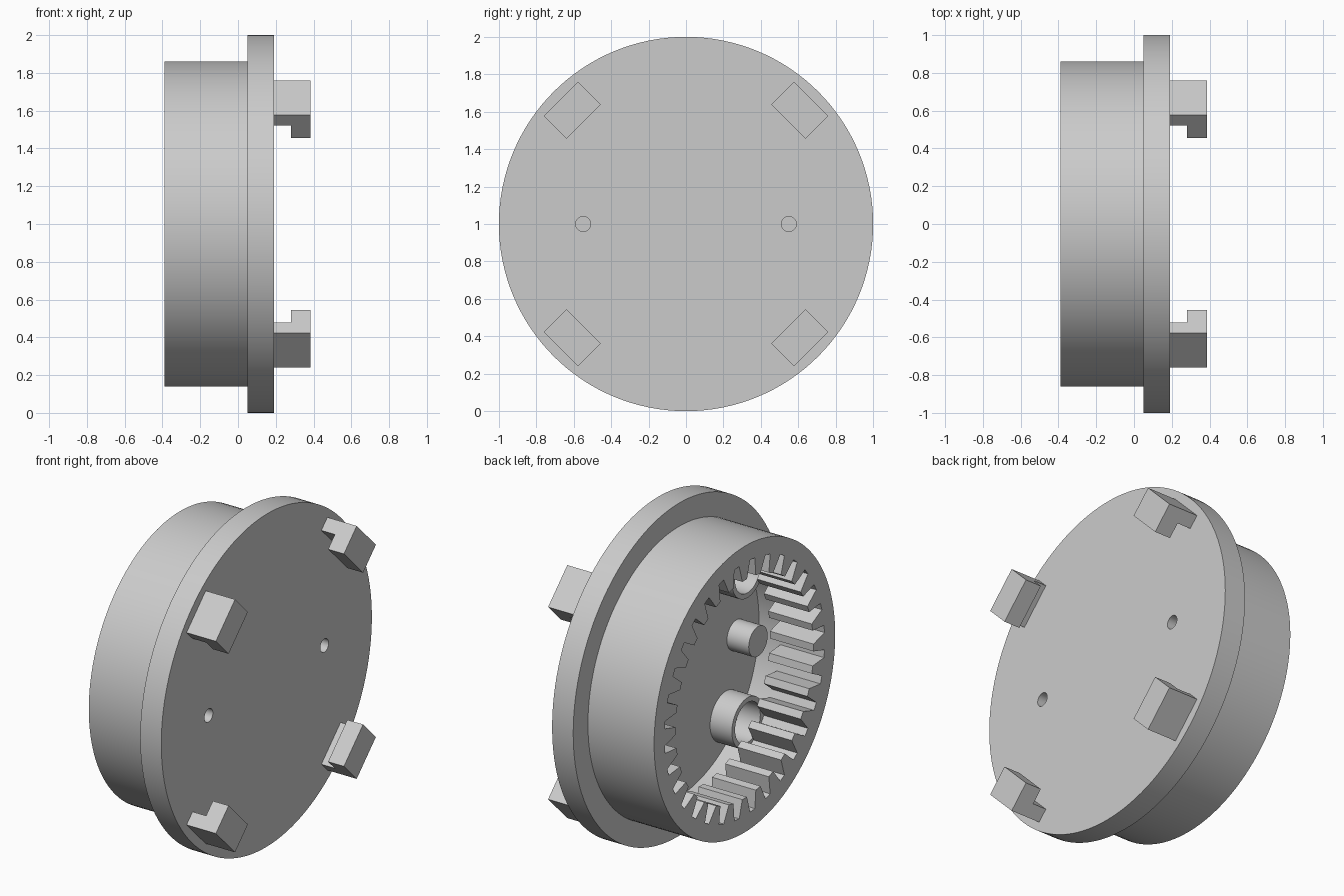
import bpy, bmesh
from math import pi, cos, sin
from mathutils import Matrix, Vector

cube = bpy.data.objects.get("Cube")
if cube:
    bpy.data.objects.remove(cube, do_unlink=True)

grey = bpy.data.materials.new("plain grey")
grey.use_nodes = True
colour = (0.6, 0.6, 0.6, 1)
grey.diffuse_color = colour
grey.node_tree.nodes["Principled BSDF"].inputs["Base Color"].default_value = colour

FACE, FLANGE, RIM = 0.19, 0.05, -0.39   # stations along the axle
TOOTH_END = -0.1
CENTRE = Vector((0, 0, 1))


def finish(name, bm):
    bmesh.ops.recalc_face_normals(bm, faces=bm.faces)
    mesh = bpy.data.meshes.new(name)
    bm.to_mesh(mesh)
    bm.free()
    mesh.materials.append(grey)
    obj = bpy.data.objects.new(name, mesh)
    bpy.context.collection.objects.link(obj)
    return obj


def prism(name, outline, x0, x1):
    """Extrude a (y, z) outline, measured from the axle, along x."""
    bm = bmesh.new()
    face = bm.faces.new([bm.verts.new((x0, y, z + 1)) for y, z in outline])
    ext = bmesh.ops.extrude_face_region(bm, geom=[face])
    verts = [g for g in ext["geom"] if isinstance(g, bmesh.types.BMVert)]
    bmesh.ops.translate(bm, verts=verts, vec=(x1 - x0, 0, 0))
    return finish(name, bm)


def lathe(name, profile, y=0, z=0, steps=128):
    """Spin a closed (x, radius) profile round an axis parallel to x."""
    bm = bmesh.new()
    verts = [bm.verts.new((x, y, z + 1 + r)) for x, r in profile]
    edges = [bm.edges.new((a, b)) for a, b in zip(verts, verts[1:] + verts[:1])]
    bmesh.ops.spin(bm, geom=verts + edges, cent=(0, y, z + 1), axis=(1, 0, 0),
                   angle=2 * pi, steps=steps, use_merge=True)
    bmesh.ops.remove_doubles(bm, verts=bm.verts, dist=1e-5)
    return finish(name, bm)


def disc(radius, y=0, z=0, count=128):
    return [(y + radius * cos(2 * pi * i / count), z + radius * sin(2 * pi * i / count))
            for i in range(count)]


def cut(obj, cutter):
    mod = obj.modifiers.new("cut", "BOOLEAN")
    mod.operation = "DIFFERENCE"
    mod.solver = "EXACT"
    mod.object = cutter
    bpy.context.view_layer.objects.active = obj
    bpy.ops.object.modifier_apply(modifier=mod.name)


def discard(obj):
    bpy.data.objects.remove(obj, do_unlink=True)


# Flanged drum, solid at first
body = bmesh.new()
rings = []
for x, r in ((FACE, 1), (FLANGE, 1), (FLANGE, 0.86), (RIM, 0.86)):
    rings.append([body.verts.new((x, y, z + 1)) for y, z in disc(r)])
for a, b in zip(rings, rings[1:]):
    for i in range(len(a)):
        j = (i + 1) % len(a)
        body.faces.new((a[i], a[j], b[j], b[i]))
body.faces.new(rings[0])
body.faces.new(rings[-1])
drum = finish("flanged_drum", body)

# Internal gear bore in the outer half, plain pocket behind it
TEETH = 32
ROOT, TIP = 0.76, 0.655
outline = []
for i in range(TEETH):
    mid = 2 * pi * i / TEETH
    for r, half in ((ROOT, -0.052), (TIP, -0.022), (TIP, 0.022), (ROOT, 0.052)):
        a = mid + half / r
        outline.append((r * cos(a), r * sin(a)))
for bore in (prism("gear_cutter", outline, RIM - 0.1, -0.04),
             prism("pocket_cutter", disc(0.765), TOOTH_END, FLANGE)):
    cut(drum, bore)
    discard(bore)

smooth = [drum]

# Two pegs inside, each with a blind pin hole from the flange face
for side, label in ((1, "back"), (-1, "front")):
    y = 0.55 * side
    peg = prism(label + "_peg", disc(0.09, y, 0, 48), FLANGE + 0.02, -0.095)
    hole = prism("pin_cutter", disc(0.04, y, 0, 32), FACE + 0.1, -0.02)
    cut(drum, hole)
    cut(peg, hole)
    discard(hole)
    smooth.append(peg)

# Four hollow bosses and four hooked clips on the diagonals
L_SHAPE = ((FACE - 0.01, 0.865), (FACE - 0.01, 0.946), (0.385, 0.946),
           (0.385, 0.774), (0.28, 0.774), (0.28, 0.865))
for sy, back in ((1, "back"), (-1, "front")):
    for sz, top in ((1, "upper"), (-1, "lower")):
        tag = top + "_" + back
        ring = ((FLANGE + 0.01, 0.12), (FLANGE + 0.01, 0.15), (-0.095, 0.15), (-0.095, 0.12))
        smooth.append(lathe(tag + "_boss", ring, 0.45 * sy, 0.45 * sz, 48))

        out = Vector((0, sy, sz)).normalized()
        along = Vector((0, -sz, sy)).normalized()
        bm = bmesh.new()
        face = bm.faces.new([bm.verts.new(CENTRE + Vector((x, 0, 0)) + out * r - along * 0.129)
                             for x, r in L_SHAPE])
        ext = bmesh.ops.extrude_face_region(bm, geom=[face])
        bmesh.ops.translate(bm, vec=along * 0.258, verts=[
            g for g in ext["geom"] if isinstance(g, bmesh.types.BMVert)])
        finish(tag + "_clip", bm)

# Smooth the round parts, keeping edges sharp
bpy.ops.object.select_all(action="DESELECT")
for obj in smooth:
    obj.select_set(True)
bpy.context.view_layer.objects.active = drum
bpy.ops.object.shade_smooth_by_angle(angle=pi / 9)
